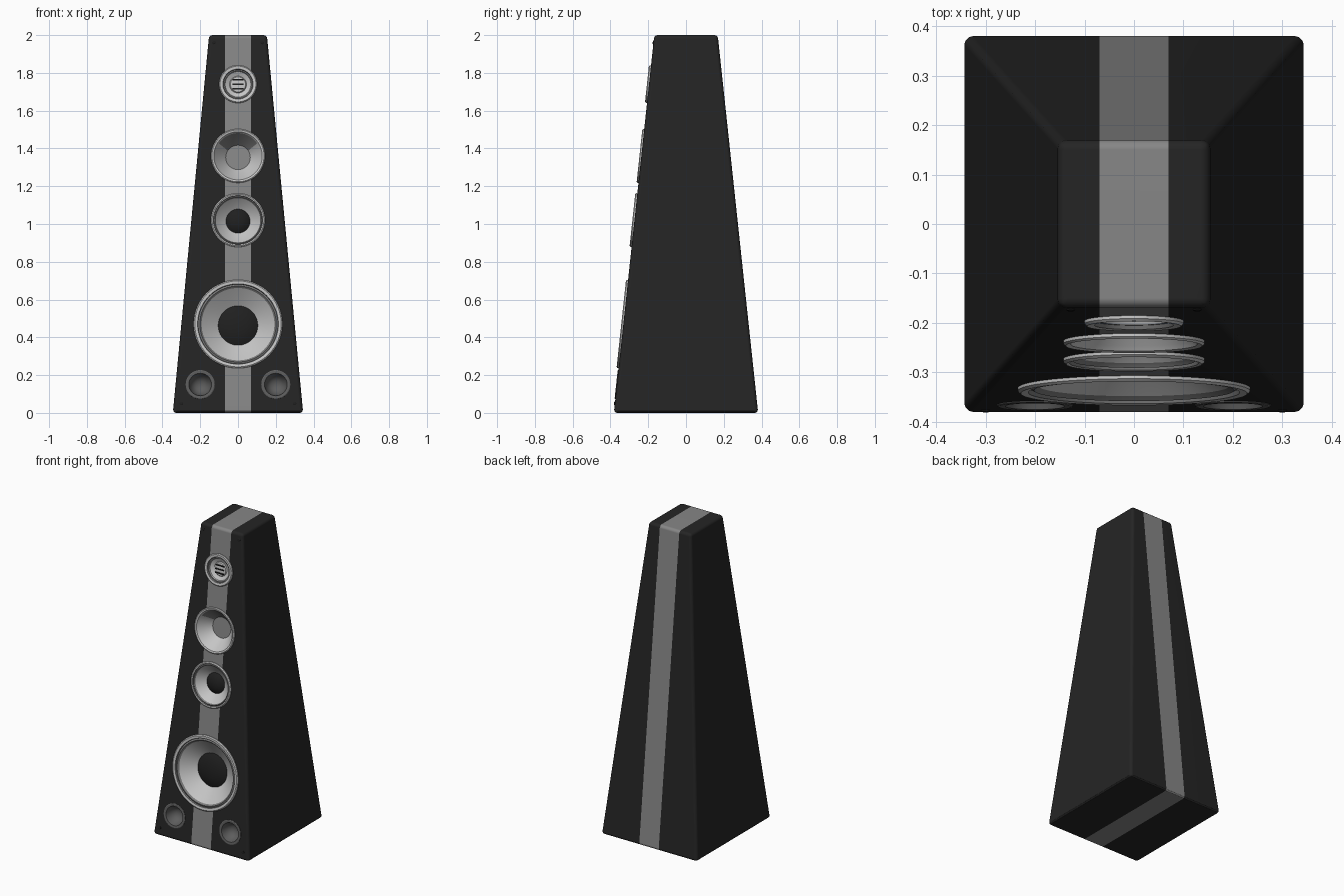
import bpy, bmesh, math
from mathutils import Matrix, Vector

if "Cube" in bpy.data.objects:
    bpy.data.objects.remove(bpy.data.objects["Cube"], do_unlink=True)


def material(name, value):
    m = bpy.data.materials.new(name)
    m.use_nodes = True
    colour = (value, value, value, 1)
    m.diffuse_color = colour
    m.node_tree.nodes["Principled BSDF"].inputs["Base Color"].default_value = colour
    return m


BLACK = material("cabinet black", 0.018)
STRIPE = material("stripe grey", 0.24)
SILVER = material("silver", 0.56)
SURROUND = material("surround grey", 0.2)
PORT = material("port grey", 0.11)
CAP = material("cap black", 0.014)

HEIGHT, BASE_X, BASE_Y, TOP_X, TOP_Y = 2, 0.345, 0.382, 0.153, 0.168
STRIPE_HALF = 0.07
SLOPE = (BASE_Y - TOP_Y) / HEIGHT


def on_front(x, z):
    """Frame on the sloping front: local z points outwards, local y upwards."""
    tilt = math.pi / 2 - math.atan(SLOPE)
    return Matrix.Translation((x, -BASE_Y + SLOPE * z, z)) @ Matrix.Rotation(tilt, 4, 'X')


def make_object(name, bm, mats, frame=None):
    mesh = bpy.data.meshes.new(name)
    bm.to_mesh(mesh)
    bm.free()
    for m in mats:
        mesh.materials.append(m)
    ob = bpy.data.objects.new(name, mesh)
    bpy.context.collection.objects.link(ob)
    if frame:
        ob.matrix_world = frame
    return ob


def smooth(ob, angle=30):
    bpy.ops.object.select_all(action='DESELECT')
    ob.select_set(True)
    bpy.context.view_layer.objects.active = ob
    bpy.ops.object.shade_smooth_by_angle(angle=math.radians(angle))


def lathe(name, x, z, profile, mats, bands, segments=64):
    """Spin (radius, depth) points round the axis; bands gives a material per ring."""
    bm = bmesh.new()
    rings = []
    for r, d in profile:
        if r == 0:
            rings.append([bm.verts.new((0, 0, d))] * segments)
        else:
            rings.append([bm.verts.new((r * math.cos(math.tau * i / segments),
                                        r * math.sin(math.tau * i / segments), d))
                          for i in range(segments)])
    for a, b, band in zip(rings, rings[1:], bands):
        for i in range(segments):
            j = (i + 1) % segments
            corners = [a[i], a[j], b[j], b[i]]
            face = bm.faces.new(list(dict.fromkeys(corners)))
            face.material_index = band
    ob = make_object(name, bm, mats, on_front(x, z))
    smooth(ob)
    return ob


# Cabinet: tapered, rounded block with a stripe running right round it
bm = bmesh.new()
bmesh.ops.create_cube(bm, size=2)
for v in bm.verts:
    top = v.co.z > 0
    v.co.x *= TOP_X if top else BASE_X
    v.co.y *= TOP_Y if top else BASE_Y
    v.co.z = HEIGHT if top else 0
bmesh.ops.bevel(bm, geom=bm.edges[:], offset=0.018, segments=3, profile=0.5, affect='EDGES')
for side in (-1, 1):
    bmesh.ops.bisect_plane(bm, geom=bm.verts[:] + bm.edges[:] + bm.faces[:],
                           plane_co=(side * STRIPE_HALF, 0, 0), plane_no=(1, 0, 0))
for f in bm.faces:
    f.material_index = int(abs(f.calc_center_median().x) < STRIPE_HALF)
cabinet = make_object("cabinet", bm, [BLACK, STRIPE])

# Openings for the drivers and ports: x, height, radius
openings = [(0, 0.47, 0.22), (0, 1.02, 0.13), (0, 1.36, 0.133), (0, 1.74, 0.09),
            (-0.2, 0.15, 0.07), (0.2, 0.15, 0.07)]
bm = bmesh.new()
for x, z, r in openings:
    bmesh.ops.create_cone(bm, cap_ends=True, segments=64, radius1=r, radius2=r, depth=0.3,
                          matrix=on_front(x, z))
cutter = make_object("opening_cutter", bm, [BLACK])
cutter.hide_render = True
cut = cabinet.modifiers.new("openings", 'BOOLEAN')
cut.object = cutter
cut.operation = 'DIFFERENCE'
cut.solver = 'EXACT'
bpy.context.view_layer.objects.active = cabinet
bpy.ops.object.modifier_apply(modifier=cut.name)
bpy.data.objects.remove(cutter, do_unlink=True)
smooth(cabinet)
cabinet.modifiers.new("even_shading", 'WEIGHTED_NORMAL').keep_sharp = True


# Woofer and lower midrange: rim, rubber surround, cone and domed cap
def cone_driver(name, z, r, cap, depth):
    profile = [(r, -0.01), (r, 0.006), (r - 0.006, 0.011), (r * 0.91, 0.009),
               (r * 0.9, 0), (r * 0.86, 0.005), (r * 0.82, -0.004),
               (cap, -depth), (cap * 0.8, -depth + 0.01), (cap * 0.45, -depth + 0.019),
               (0, -depth + 0.022)]
    lathe(name, 0, z, profile, [SILVER, SURROUND, CAP], [0, 0, 0, 1, 1, 1, 0, 2, 2, 2])


cone_driver("woofer", 0.47, 0.235, 0.105, 0.07)
cone_driver("lower_midrange", 1.02, 0.143, 0.064, 0.045)

# Upper midrange: deep cone with a flat end and a darker upper wedge
upper = lathe("upper_midrange", 0, 1.36,
              [(0.143, -0.01), (0.143, 0.006), (0.138, 0.01), (0.128, 0.007),
               (0.122, -0.003), (0.065, -0.07), (0, -0.07)],
              [SILVER, STRIPE, SURROUND], [0, 0, 0, 0, 0, 1])
for p in upper.data.polygons:
    c = p.center
    if -0.069 < c.z < -0.01 and c.y > abs(c.x) * 0.6:
        p.material_index = 2

# Tweeter: stepped rim, shallow bowl and a small slotted grille
lathe("tweeter", 0, 1.74,
      [(0.1, -0.01), (0.1, 0.006), (0.095, 0.011), (0.08, 0.009), (0.077, 0.001),
       (0.071, 0.001), (0.068, -0.006), (0.045, -0.018), (0.04, -0.012), (0, -0.008)],
      [SILVER, SURROUND], [0, 0, 0, 1, 1, 0, 0, 0, 0])
bm = bmesh.new()
for y in (-0.024, 0, 0.024):
    bmesh.ops.create_cube(bm, size=1, matrix=Matrix.Translation((0, y, -0.007))
                          @ Matrix.Diagonal((0.06, 0.006, 0.008, 1)))
make_object("tweeter_slots", bm, [CAP], on_front(0, 1.74))

# Bass ports: dark rings with rounded bowls
for side, x in (("right", -0.2), ("left", 0.2)):
    lathe(side + "_port", x, 0.15,
          [(0.077, -0.005), (0.077, 0.002), (0.073, 0.004), (0.06, 0.003),
           (0.055, -0.015), (0.043, -0.04), (0.025, -0.055), (0, -0.06)],
          [PORT], [0] * 7, 48)

# Corner screws
for x, z in ((0.128, 1.96), (0.3, 0.05)):
    for side, s in (("right", -1), ("left", 1)):
        lathe(side + ("_top_screw" if z > 1 else "_bottom_screw"), s * x, z,
              [(0.009, -0.002), (0.009, 0.002), (0.006, 0.004), (0, 0.004)],
              [CAP], [0] * 3, 12)
